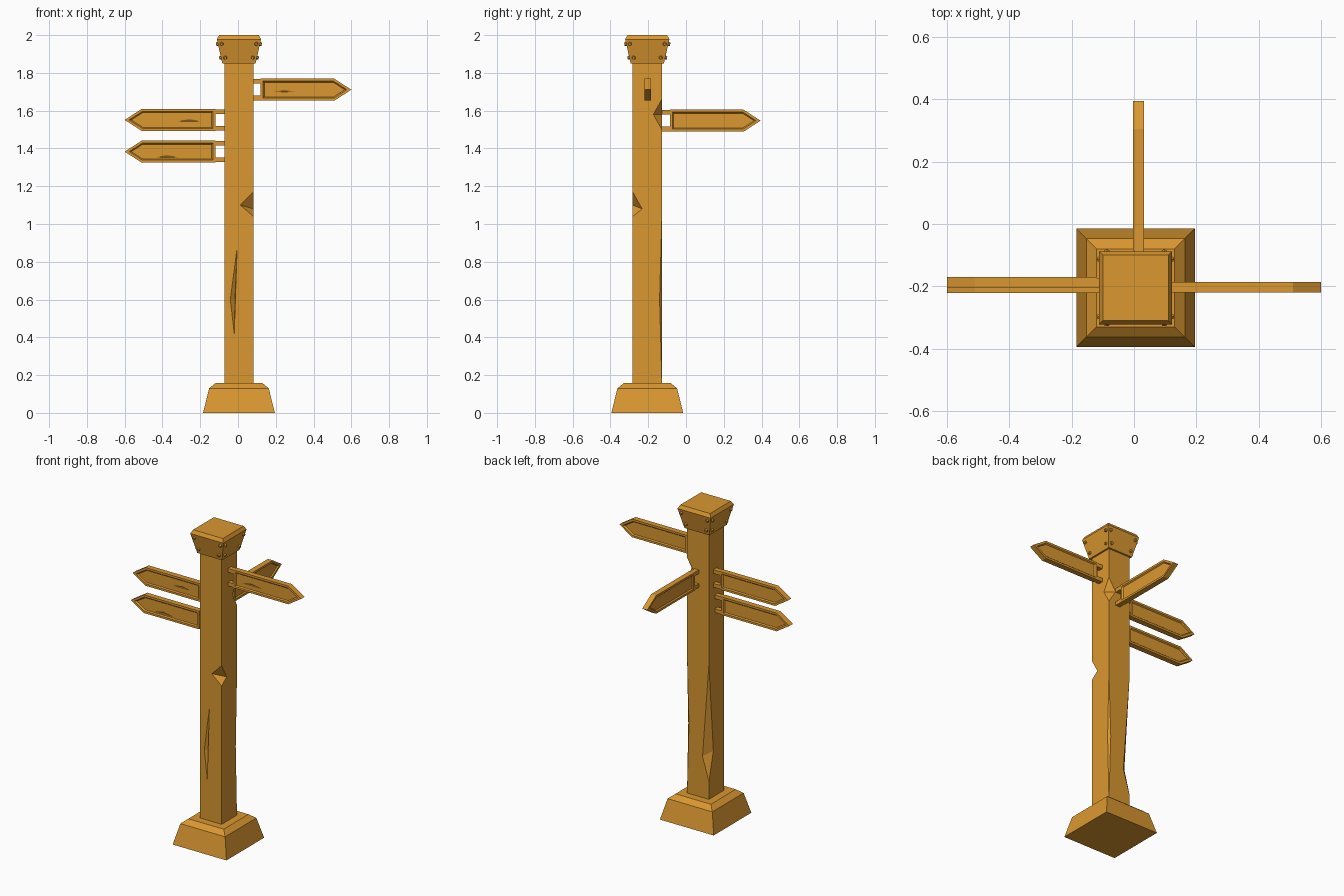
import bpy, bmesh, math
from mathutils import Vector, Matrix

cube = bpy.data.objects.get("Cube")
if cube:
    bpy.data.objects.remove(cube, do_unlink=True)

wood = bpy.data.materials.new("warm_wood")
wood.use_nodes = True
COLOUR = (0.70, 0.31, 0.03, 1)
wood.diffuse_color = COLOUR
wood.node_tree.nodes["Principled BSDF"].inputs["Base Color"].default_value = COLOUR

CX, CY = 0.005, -0.205      # post axis
HALF = 0.077                # post half width


def finish(bm, name, matrix=Matrix()):
    bmesh.ops.recalc_face_normals(bm, faces=bm.faces)
    mesh = bpy.data.meshes.new(name)
    bm.to_mesh(mesh)
    bm.free()
    mesh.materials.append(wood)
    obj = bpy.data.objects.new(name, mesh)
    obj.matrix_world = matrix
    bpy.context.collection.objects.link(obj)
    return obj


def square_stack(name, levels):
    """Closed square solid from (half width, z) levels."""
    bm = bmesh.new()
    rings = [[bm.verts.new((CX + sx * h, CY + sy * h, z))
              for sx, sy in ((-1, -1), (1, -1), (1, 1), (-1, 1))] for h, z in levels]
    for a, b in zip(rings, rings[1:]):
        for i in range(4):
            j = (i + 1) % 4
            bm.faces.new((a[i], a[j], b[j], b[i]))
    bm.faces.new(rings[0])
    bm.faces.new(rings[-1])
    return finish(bm, name)


def carve(obj, hulls):
    """Cut each convex hull of points (local to obj) out of obj."""
    for points in hulls:
        bm = bmesh.new()
        verts = [bm.verts.new(p) for p in points]
        bmesh.ops.convex_hull(bm, input=verts)
        cutter = finish(bm, "cutter", obj.matrix_world.copy())
        cutter.hide_render = True
        mod = obj.modifiers.new("carve", 'BOOLEAN')
        mod.operation, mod.solver, mod.object = 'DIFFERENCE', 'EXACT', cutter
        bpy.context.view_layer.objects.active = obj
        bpy.ops.object.modifier_apply(modifier=mod.name)
        bpy.data.objects.remove(cutter, do_unlink=True)


def corner_chip(sx, sy, low, high, mid_x, cut_x, mid_y, cut_y):
    """Chip on a post corner, biting into its two faces."""
    x, y = CX + sx * HALF, CY + sy * HALF
    return [(x, y, low), (x, y, high), (x - sx * cut_x, y, mid_x),
            (x, y - sy * cut_y, mid_y), (x + sx * 0.05, y + sy * 0.05, (low + high) / 2)]


# Base and post
square_stack("base", [(0.19, 0), (0.158, 0.13), (0.125, 0.157)])
post = square_stack("post", [(HALF, 0.1), (HALF, 1.88)])
front = CY - HALF
carve(post, [
    corner_chip(1, -1, 1.04, 1.17, 1.10, 0.07, 1.08, 0.05),
    corner_chip(1, 1, 1.50, 1.66, 1.58, 0.05, 1.58, 0.045),
    corner_chip(-1, 1, 0.27, 1.02, 0.42, 0.045, 0.45, 0.045),
    corner_chip(1, 1, 0.17, 1.03, 0.6, 0.014, 0.6, 0.012),
    [(-0.004, front - 0.001, 0.89), (-0.042, front - 0.001, 0.6),
     (-0.02, front - 0.001, 0.41), (-0.016, front + 0.02, 0.6)],
])

# Cap with studs on its four sloping faces
square_stack("cap", [(0.088, 1.85), (0.117, 1.978), (0.105, 2.0)])
slope = math.atan2(0.117 - 0.088, 0.128)
bm = bmesh.new()
for side in range(4):
    turn = Matrix.Translation((CX, CY, 0)) @ Matrix.Rotation(side * math.pi / 2, 4, 'Z')
    for z, spread in ((1.953, 0.092), (1.88, 0.072)):
        out = 0.088 + (z - 1.85) * math.tan(slope)
        for s in (-1, 1):
            place = (turn @ Matrix.Translation((s * spread, -out - 0.003, z))
                     @ Matrix.Rotation(math.pi / 2 + slope, 4, 'X'))
            bmesh.ops.create_cone(bm, cap_ends=True, segments=6, radius1=0.012,
                                  radius2=0.008, depth=0.014, matrix=place)
finish(bm, "cap_studs")


def arrow_sign(name, origin, angle, scratch=None, face=-1):
    """Framed arrow board on two rails, pointing along local +x."""
    place = Matrix.Translation(origin) @ Matrix.Rotation(angle, 4, 'Z')
    h, t = 0.058, 0.0175
    bm = bmesh.new()
    outline = [(0.045, h), (0.435, h), (0.525, 0), (0.435, -h), (0.045, -h)]
    base = bm.faces.new([bm.verts.new((u, -t, w)) for u, w in outline])
    new = bmesh.ops.extrude_face_region(bm, geom=[base], use_keep_orig=True)["geom"]
    bmesh.ops.translate(bm, vec=(0, 2 * t, 0),
                        verts=[v for v in new if isinstance(v, bmesh.types.BMVert)])
    bmesh.ops.recalc_face_normals(bm, faces=bm.faces)
    # Recessed panel on both broad faces
    for f in [f for f in bm.faces if abs(f.normal.y) > 0.9]:
        bmesh.ops.inset_region(bm, faces=[f], thickness=0.013, use_even_offset=True)
        bmesh.ops.inset_region(bm, faces=[f], thickness=0.006, depth=-0.007,
                               use_even_offset=True)
    board = finish(bm, name + "_board", place)
    if scratch:
        start, peak, end, low, high = scratch
        y = face * (t - 0.0065)
        carve(board, [[(start, y, low), (end, y, low), (peak, y, high),
                       (peak, y - face * 0.006, low + 0.003)]])
    bm = bmesh.new()
    for s in (-1, 1):
        box = (Matrix.Translation((0.02, 0, s * 0.044))
               @ Matrix.Diagonal((0.06, 0.031, 0.024, 1)))
        bmesh.ops.create_cube(bm, size=1, matrix=box)
    finish(bm, name + "_rails", place)


# Four signs
arrow_sign("left_sign", (0.075, -0.203, 1.711), 0, (0.105, 0.17, 0.24, -0.013, 0.001))
arrow_sign("right_upper_sign", (-0.075, -0.188, 1.551), math.pi,
           (0.12, 0.18, 0.25, -0.008, 0.007), 1)
arrow_sign("right_lower_sign", (-0.075, -0.204, 1.383), math.pi,
           (0.23, 0.30, 0.37, -0.031, -0.015), 1)
arrow_sign("back_sign", (0.015, -0.13, 1.547), math.pi / 2)
